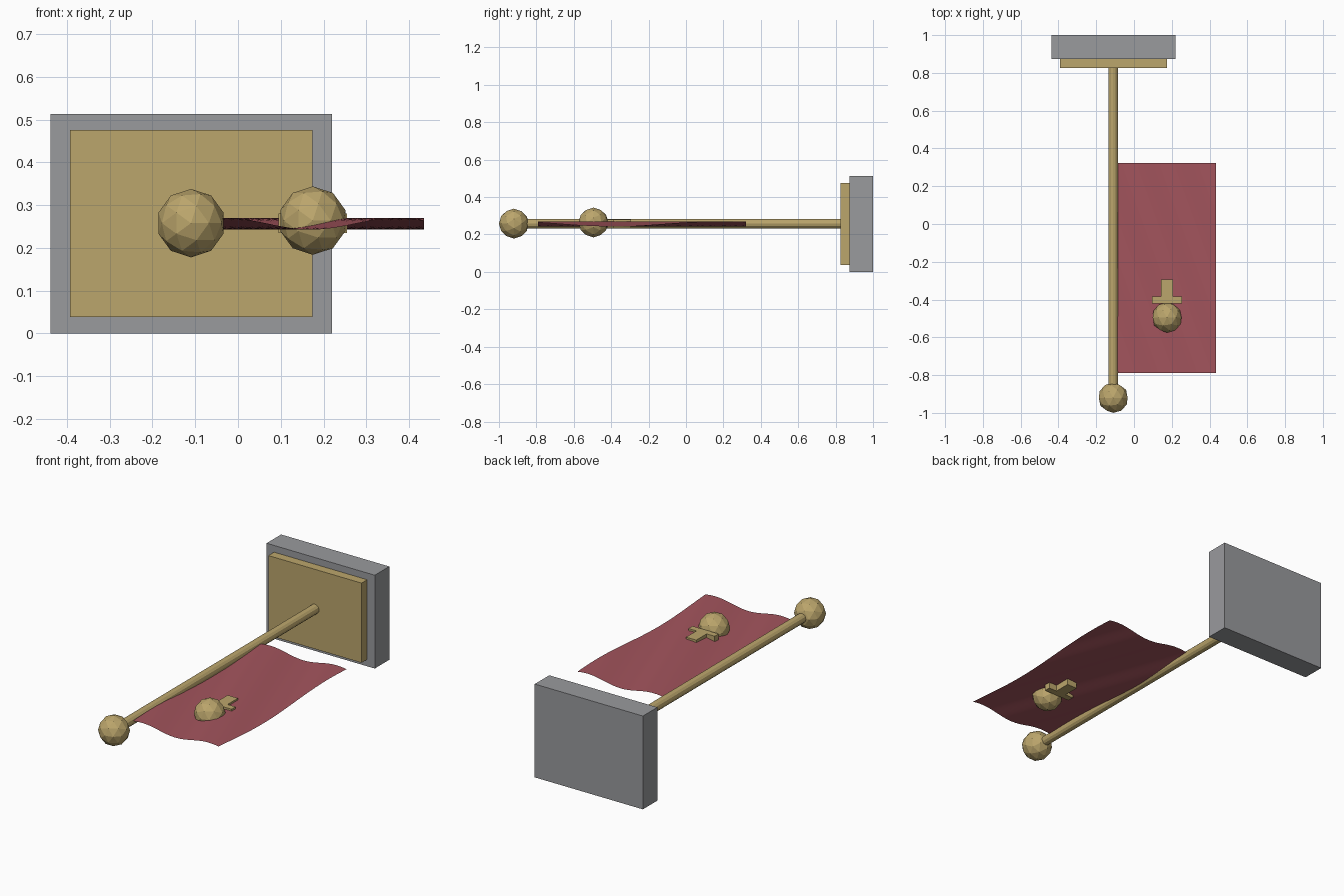
import bpy, bmesh, math
from mathutils import Matrix

if "Cube" in bpy.data.objects:
    bpy.data.objects.remove(bpy.data.objects["Cube"])


def material(name, rgb):
    m = bpy.data.materials.new(name)
    m.diffuse_color = (*rgb, 1)
    m.use_nodes = True
    m.node_tree.nodes["Principled BSDF"].inputs["Base Color"].default_value = m.diffuse_color
    return m


gold = material("gold", (0.50, 0.38, 0.15))
stone = material("grey stone", (0.32, 0.325, 0.34))
red = material("red cloth", (0.37, 0.09, 0.11))


def finish(name, bm, mat):
    me = bpy.data.meshes.new(name)
    bm.to_mesh(me)
    bm.free()
    me.materials.append(mat)
    ob = bpy.data.objects.new(name, me)
    bpy.context.collection.objects.link(ob)
    return ob


def box(name, lo, hi, mat):
    bm = bmesh.new()
    bmesh.ops.create_cube(bm, size=1)
    for v in bm.verts:
        v.co = [lo[i] + (v.co[i] + 0.5) * (hi[i] - lo[i]) for i in range(3)]
    return finish(name, bm, mat)


def ball(name, centre, radius, mat):
    bm = bmesh.new()
    turn = Matrix.Translation(centre) @ Matrix.Rotation(math.pi / 2, 4, 'X')
    bmesh.ops.create_icosphere(bm, subdivisions=2, radius=radius, matrix=turn)
    return finish(name, bm, mat)


# base slab and plate
box("stone_base", (-0.438, 0.874, 0), (0.22, 1.0, 0.513), stone)
box("base_plate", (-0.393, 0.825, 0.038), (0.174, 0.876, 0.476), gold)

# pole with ball finial
bm = bmesh.new()
bmesh.ops.create_cone(bm, cap_ends=True, segments=12, radius1=0.026, radius2=0.026, depth=1.72,
                      matrix=Matrix.Translation((-0.11, -0.02, 0.258)) @ Matrix.Rotation(math.pi / 2, 4, 'X'))
finish("pole", bm, gold)
ball("finial", (-0.11, -0.92, 0.258), 0.08, gold)

# rippled cloth sheet
bm = bmesh.new()
bmesh.ops.create_grid(bm, x_segments=24, y_segments=32, size=0.5)
for v in bm.verts:
    u, w = v.co.x + 0.5, v.co.y + 0.5
    wave = math.cos(2 * math.pi * (1.3 * (u - 0.5) + 0.5 + w))
    v.co = (-0.09 + 0.525 * u, -0.79 + 1.112 * w, 0.2565 + 0.0135 * wave)
cloth = finish("cloth", bm, red)
for p in cloth.data.polygons:
    p.use_smooth = True

# emblem: ball with cross-shaped stem, passing through the cloth
ball("emblem_ball", (0.175, -0.495, 0.264), 0.08, gold)
bm = bmesh.new()
outline = [(0.095, -0.42), (0.255, -0.42), (0.255, -0.385), (0.206, -0.385),
           (0.206, -0.295), (0.144, -0.295), (0.144, -0.385), (0.095, -0.385)]
face = bm.faces.new([bm.verts.new((x, y, 0.235)) for x, y in outline])
top = bmesh.ops.extrude_face_region(bm, geom=[face])
bmesh.ops.translate(bm, vec=(0, 0, 0.045), verts=[g for g in top["geom"] if isinstance(g, bmesh.types.BMVert)])
bmesh.ops.recalc_face_normals(bm, faces=bm.faces)
finish("emblem_stem", bm, gold)
